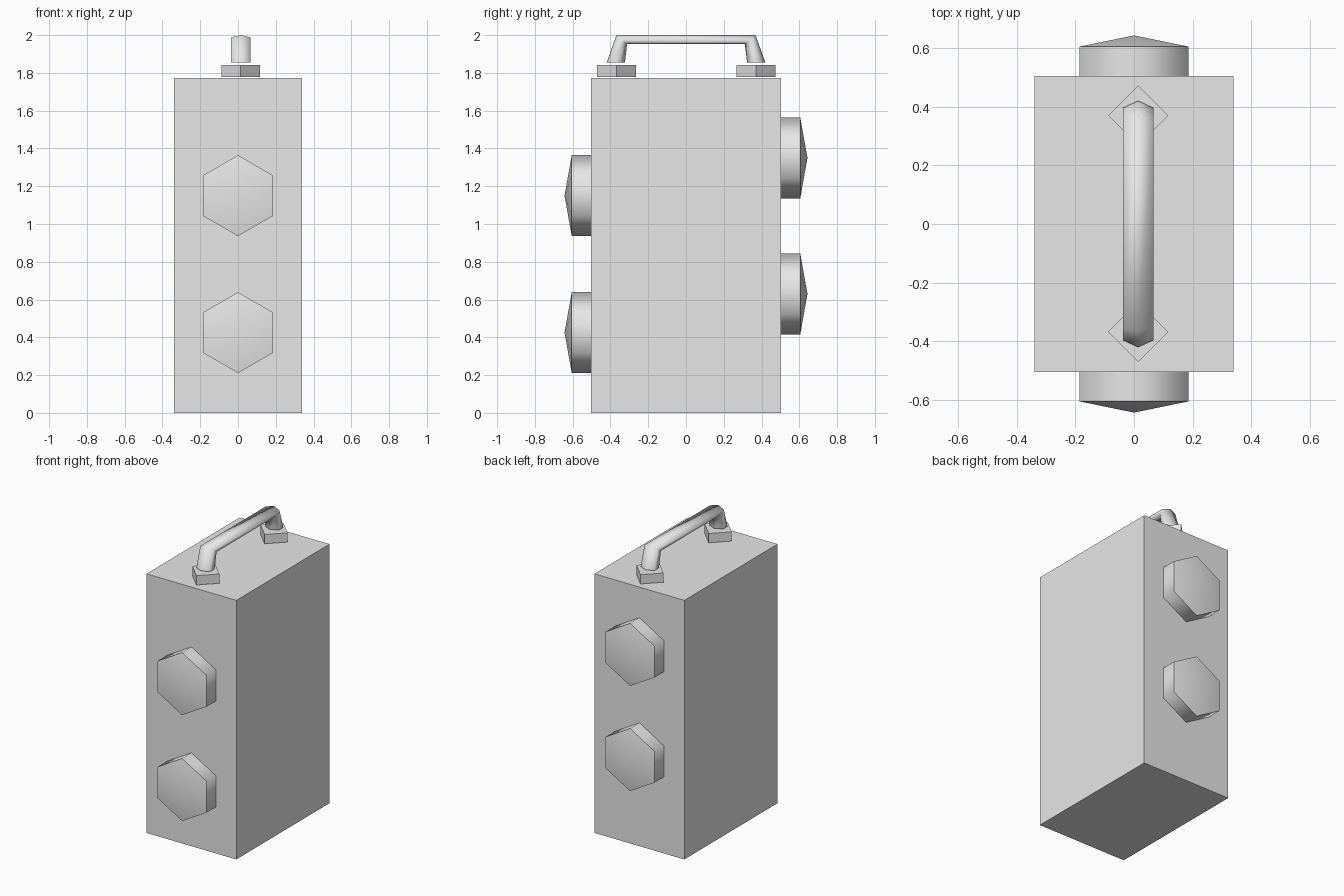
import bpy, bmesh, math
from mathutils import Matrix, Vector

cube = bpy.data.objects.get("Cube")
if cube:
    bpy.data.objects.remove(cube, do_unlink=True)

GREY = (0.8, 0.8, 0.8, 1.0)
grey = bpy.data.materials.new("light_grey")
grey.use_nodes = True
grey.diffuse_color = GREY
grey.node_tree.nodes["Principled BSDF"].inputs["Base Color"].default_value = GREY


def finish(bm, name, angle=None):
    bmesh.ops.recalc_face_normals(bm, faces=bm.faces)
    mesh = bpy.data.meshes.new(name)
    bm.to_mesh(mesh)
    bm.free()
    mesh.materials.append(grey)
    obj = bpy.data.objects.new(name, mesh)
    bpy.context.collection.objects.link(obj)
    if angle:
        bpy.ops.object.select_all(action="DESELECT")
        obj.select_set(True)
        bpy.context.view_layer.objects.active = obj
        bpy.ops.object.shade_smooth_by_angle(angle=math.radians(angle))
    return obj


def box(name, center, size, turn=0):
    bm = bmesh.new()
    matrix = (Matrix.Translation(center) @ Matrix.Rotation(math.radians(turn), 4, "Z")
              @ Matrix.Diagonal((*size, 1)))
    bmesh.ops.create_cube(bm, size=1, matrix=matrix)
    return finish(bm, name)


def hex_knob(name, side, z):
    """Hexagonal knob with a shallow pointed cap, facing -y or +y."""
    bm = bmesh.new()
    rings = []
    for y in (0.502, 0.605):
        rings.append([bm.verts.new((0.214 * math.sin(k * math.pi / 3), side * y,
                                    z + 0.214 * math.cos(k * math.pi / 3)))
                      for k in range(6)])
    tip = bm.verts.new((0, side * 0.643, z))
    base, rim = rings
    bm.faces.new(base)
    for k in range(6):
        n = (k + 1) % 6
        bm.faces.new((base[k], base[n], rim[n], rim[k]))
        bm.faces.new((rim[k], rim[n], tip))
    return finish(bm, name, 65)


# Main body
box("body", (0, 0, 0.887), (0.68, 1.008, 1.774))

# Knobs on the front and back
for label, side, heights in (("front", -1, (0.425, 1.15)), ("back", 1, (0.63, 1.35))):
    for place, z in zip(("lower", "upper"), heights):
        hex_knob(f"{label}_{place}_knob", side, z)

# Square handle mounts, turned on their corners
for label, y in (("front", -0.368), ("back", 0.37)):
    box(f"{label}_handle_mount", (0.014, y, 1.811), (0.145, 0.145, 0.064), 45)

# Carrying handle: six-sided rings from one foot to the other
foot = ((0.42, 1.856), (0.323, 1.856))
bend = ((0.368, 2.0), (0.312, 1.952))
bm = bmesh.new()
rings = []
for side, (outer, inner) in ((-1, foot), (-1, bend), (1, bend), (1, foot)):
    a = Vector((0.014, side * outer[0], outer[1]))
    b = Vector((0.014, side * inner[0], inner[1]))
    ring = []
    for k in range(6):
        angle = k * math.pi / 3
        point = (a + b) / 2 + (a - b) / 2 * math.cos(angle)
        point.x += 0.06 * math.sin(angle)
        ring.append(bm.verts.new(point))
    rings.append(ring)
for lower, upper in zip(rings, rings[1:]):
    for k in range(6):
        n = (k + 1) % 6
        bm.faces.new((lower[k], lower[n], upper[n], upper[k]))
bm.faces.new(rings[0])
bm.faces.new(rings[-1])
finish(bm, "handle", 80)
